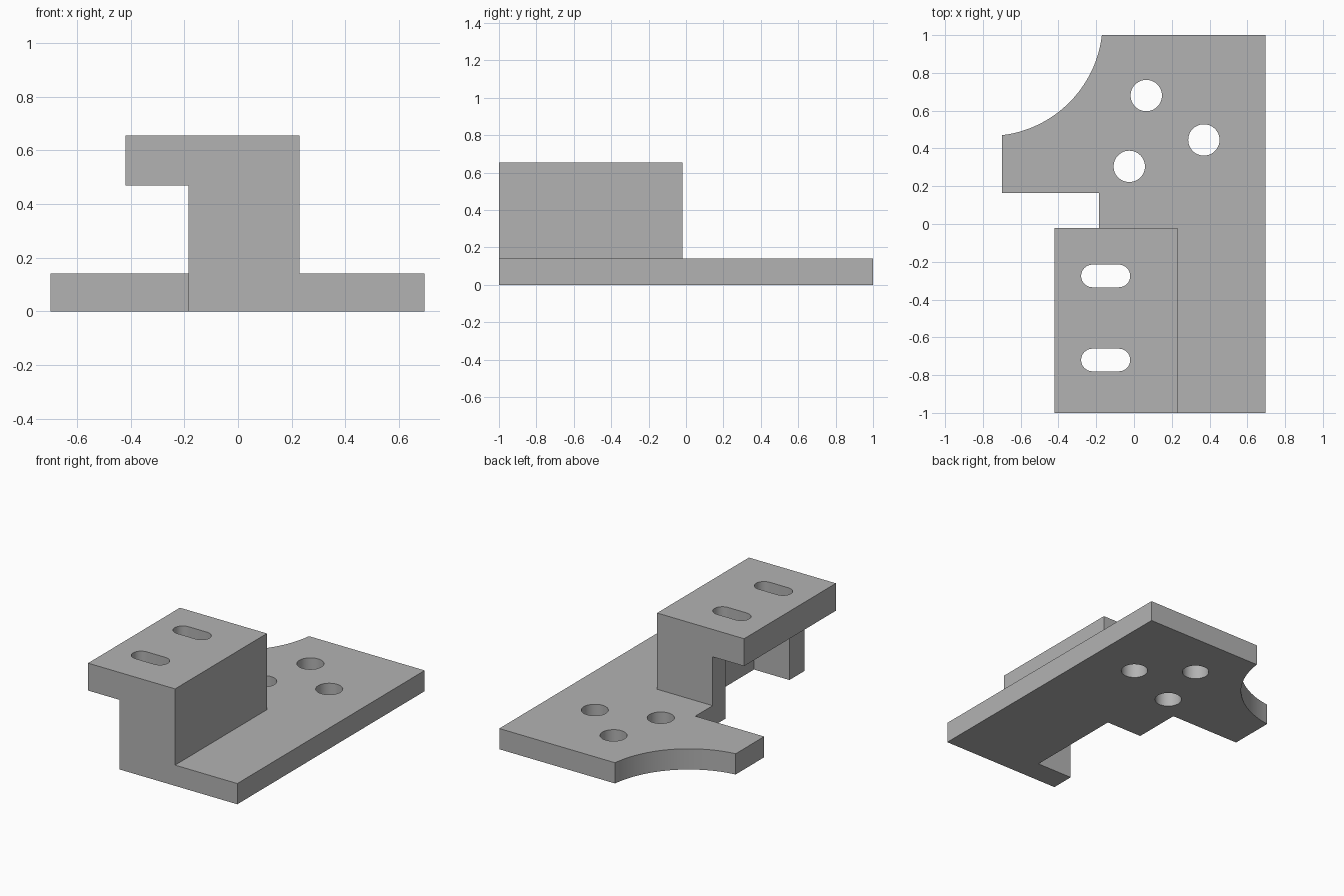
import bpy, bmesh
from math import sin, cos, pi, radians, atan2, hypot
from mathutils import Vector

cube = bpy.data.objects.get("Cube")
if cube:
    bpy.data.objects.remove(cube, do_unlink=True)

grey = bpy.data.materials.new("plain grey metal")
grey.use_nodes = True
grey.diffuse_color = (0.45, 0.45, 0.45, 1)
grey.node_tree.nodes["Principled BSDF"].inputs["Base Color"].default_value = grey.diffuse_color


def prism(name, points, sweep):
    """Extrude a closed outline of 3D points along a vector."""
    bm = bmesh.new()
    face = bm.faces.new([bm.verts.new(p) for p in points])
    new = bmesh.ops.extrude_face_region(bm, geom=[face])["geom"]
    moved = [v for v in new if isinstance(v, bmesh.types.BMVert)]
    bmesh.ops.translate(bm, verts=moved, vec=Vector(sweep))
    bmesh.ops.recalc_face_normals(bm, faces=bm.faces)
    mesh = bpy.data.meshes.new(name)
    bm.to_mesh(mesh)
    bm.free()
    mesh.materials.append(grey)
    obj = bpy.data.objects.new(name, mesh)
    bpy.context.collection.objects.link(obj)
    return obj


def arc(cx, cy, r, start, end, steps):
    angles = [start + (end - start) * i / steps for i in range(steps + 1)]
    return [(cx + r * cos(a), cy + r * sin(a)) for a in angles]


def combine(target, other, operation):
    """Apply a boolean and discard the helper."""
    mod = target.modifiers.new(operation.lower(), "BOOLEAN")
    mod.operation, mod.solver, mod.object = operation, "EXACT", other
    bpy.context.view_layer.objects.active = target
    bpy.ops.object.modifier_apply(modifier=mod.name)
    bpy.data.objects.remove(other, do_unlink=True)


def cut(target, outline, low, high):
    cutter = prism("cutter", [(x, y, low) for x, y in outline], (0, 0, high - low))
    cutter.hide_render = True
    combine(target, cutter, "DIFFERENCE")


PLATE, SHELF, TOP = 0.14, 0.47, 0.655
WALL = -0.185

# Base plate with a scooped rear corner
bite = atan2(0.07, 0.6)
scoop = arc(-0.77, 1.07, hypot(0.6, 0.07), -bite, bite - pi / 2, 32)
scoop[0], scoop[-1] = (-0.17, 1), (-0.7, 0.47)
outline = [(WALL, -1), (0.695, -1), (0.695, 1)] + scoop + [(-0.7, 0.165), (WALL, 0.165)]
bracket = prism("mounting_bracket", [(x, y, 0) for x, y in outline], (0, 0, PLATE))

# Raised block with a side shelf
profile = [(WALL, 0), (0.23, 0), (0.23, TOP), (-0.42, TOP), (-0.42, SHELF), (WALL, SHELF)]
block = prism("raised_block", [(x, -1, z) for x, z in profile], (0, 0.98, 0))
combine(bracket, block, "UNION")

# Pocket below the shelf
cut(bracket, [(-0.3, -0.84), (0.08, -0.84), (0.08, -0.16), (-0.3, -0.16)], -0.1, SHELF)

# Round holes in the plate
for x, y in [(0.065, 0.68), (0.37, 0.445), (-0.025, 0.305)]:
    cut(bracket, arc(x, y, 0.083, 0, 2 * pi, 48)[:-1], -0.1, 0.3)

# Slots through the shelf
for y in (-0.275, -0.72):
    slot = arc(-0.08, y, 0.06, -pi / 2, pi / 2, 16) + arc(-0.22, y, 0.06, pi / 2, 3 * pi / 2, 16)
    cut(bracket, slot, 0.3, 0.8)

bpy.ops.object.select_all(action="DESELECT")
bracket.select_set(True)
bpy.context.view_layer.objects.active = bracket
bpy.ops.object.shade_smooth_by_angle(angle=radians(30))
